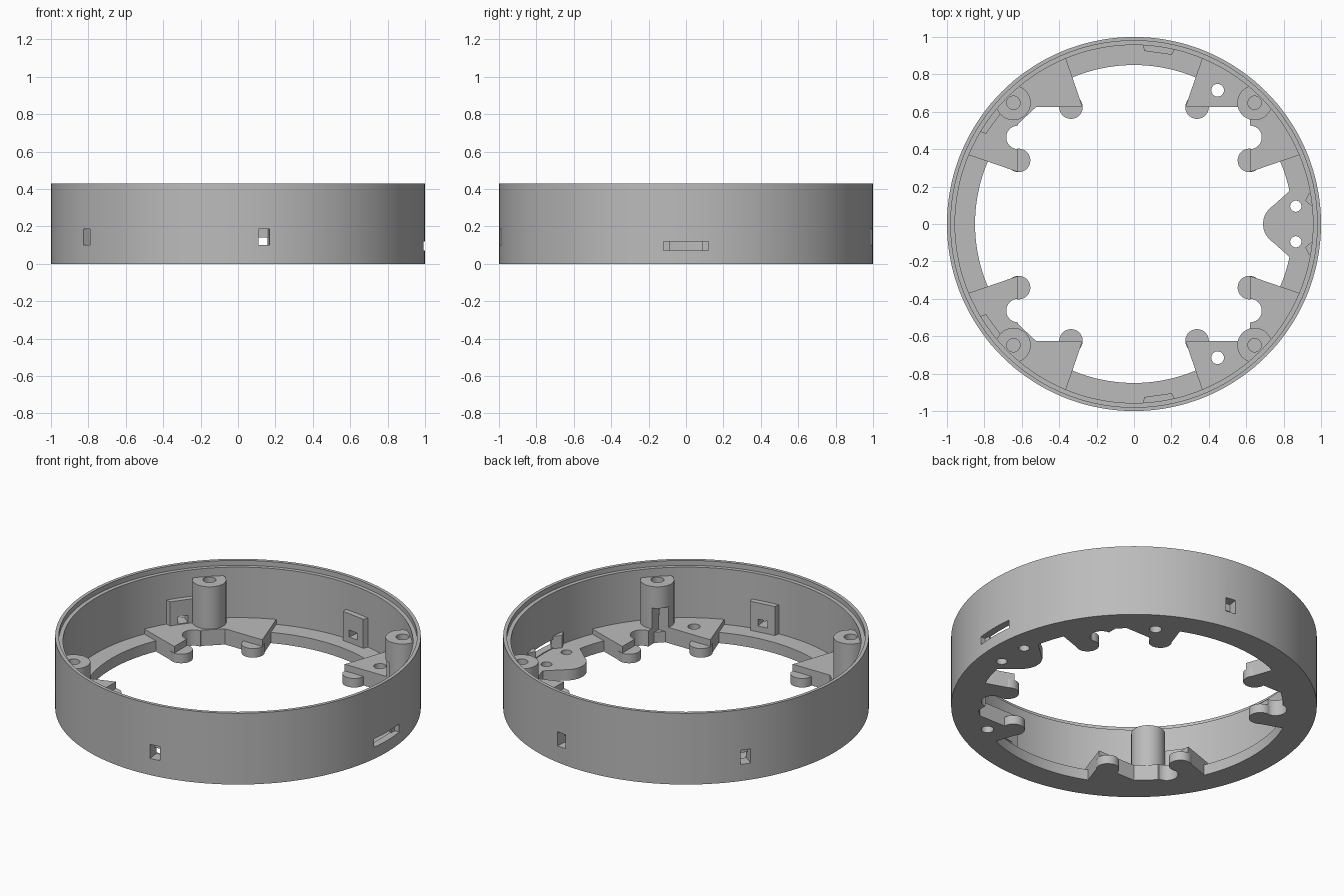
import bpy, bmesh
from math import cos, sin, radians, pi

cube = bpy.data.objects.get("Cube")
if cube:
    bpy.data.objects.remove(cube, do_unlink=True)

grey = bpy.data.materials.new("plain grey")
grey.use_nodes = True
grey.diffuse_color = (0.5, 0.5, 0.5, 1)
grey.node_tree.nodes["Principled BSDF"].inputs["Base Color"].default_value = (0.5, 0.5, 0.5, 1)

FLANGE, PLATE, TAB, PILLAR, HEIGHT = 0.065, 0.095, 0.055, 0.35, 0.43


def finish_mesh(name, bm):
    bmesh.ops.recalc_face_normals(bm, faces=bm.faces)
    mesh = bpy.data.meshes.new(name)
    bm.to_mesh(mesh)
    bm.free()
    mesh.materials.append(grey)
    obj = bpy.data.objects.new(name, mesh)
    bpy.context.collection.objects.link(obj)
    return obj


def prism(name, outline, z0, z1):
    bm = bmesh.new()
    face = bm.faces.new([bm.verts.new((x, y, z0)) for x, y in outline])
    top = bmesh.ops.extrude_face_region(bm, geom=[face])["geom"]
    verts = [v for v in top if isinstance(v, bmesh.types.BMVert)]
    bmesh.ops.translate(bm, verts=verts, vec=(0, 0, z1 - z0))
    return finish_mesh(name, bm)


def lathe(name, profile, steps=144):
    bm = bmesh.new()
    rings = [[bm.verts.new((r * cos(2 * pi * i / steps), r * sin(2 * pi * i / steps), z))
              for r, z in profile] for i in range(steps)]
    for i in range(steps):
        a, b = rings[i - 1], rings[i]
        for j in range(len(profile)):
            bm.faces.new((a[j - 1], b[j - 1], b[j], a[j]))
    return finish_mesh(name, bm)


def arc(cx, cy, r, a0, a1, steps=24):
    angles = [radians(a0 + (a1 - a0) * i / steps) for i in range(steps + 1)]
    return [(cx + r * cos(a), cy + r * sin(a)) for a in angles]


def circle(cx, cy, r, steps=32):
    return arc(cx, cy, r, 0, 360, steps)[:-1]


def rect(x0, x1, y0, y1):
    return [(x0, y0), (x1, y0), (x1, y1), (x0, y1)]


def turned(outline, degrees):
    c, s = cos(radians(degrees)), sin(radians(degrees))
    return [(c * x - s * y, s * x + c * y) for x, y in outline]


def flipped(outline, sx, sy):
    return [(x * sx, y * sy) for x, y in outline]


def boolean(obj, cutter, operation="DIFFERENCE"):
    mod = obj.modifiers.new("cut", "BOOLEAN")
    mod.operation, mod.solver, mod.object = operation, "EXACT", cutter
    bpy.context.view_layer.objects.active = obj
    bpy.ops.object.modifier_apply(modifier=mod.name)


cutters = []


def cutter(outline, z0, z1):
    obj = prism("cutter", outline, z0, z1)
    obj.hide_render = True
    cutters.append(obj)
    return obj


parts = []

# Outer wall with stepped rim and bottom flange
body = lathe("ring_body", [(1, 0), (1, HEIGHT), (0.98, HEIGHT), (0.98, 0.4),
                           (0.957, 0.4), (0.957, FLANGE), (0.85, FLANGE), (0.85, 0)])
parts.append(body)

# Side slot
boolean(body, cutter(rect(0.9, 1.1, -0.12, 0.12), 0.07, 0.12))

# Latch bosses and their windows
for angle in (82, -82, 144, -144):
    shape = [(0.924, -0.075), (0.924, 0.075), (0.972, 0.09), (0.972, -0.09)]
    boss = prism("latch_boss", turned(shape, angle), FLANGE - 0.01, 0.24)
    pocket = cutter(turned(rect(0.942, 1.1, -0.03, 0.03), angle), 0.1, 0.185)
    hole = cutter(turned(rect(0.85, 1.1, -0.03, 0.03), angle), 0.1, 0.142)
    for obj in (body, boss):
        boolean(obj, pocket)
    boolean(boss, hole)
    parts.append(boss)

# Four corner brackets with tabs and screw pillars
inside = cutter(circle(0, 0, 0.975, 144), -0.1, 1)
for sx in (1, -1):
    for sy in (1, -1):
        corner = [(0.62, 0.625), (0.62, 0.53)] if sx > 0 else [(0.524, 0.625), (0.62, 0.535)]
        outline = (arc(0, 0, 0.975, 22.6, 67.7) + [(0.275, 0.625)] + corner
                   + arc(0.62, 0.463, 0.063, 90, -90) + [(0.62, 0.278)])
        plate = prism("bracket_plate", flipped(outline, sx, sy), 0, PLATE)
        parts.append(plate)
        for x, y in ((0.337, 0.625), (0.617, 0.34)):
            parts.append(prism("bracket_tab", circle(x * sx, y * sy, 0.063), 0, TAB))

        pillar = prism("screw_pillar", circle(0.645 * sx, 0.648 * sy, 0.093), 0, PILLAR)
        boolean(pillar, inside, "INTERSECT")
        boolean(pillar, cutter(circle(0.645 * sx, 0.648 * sy, 0.036), 0.15, 0.5))
        if sx > 0:
            boolean(pillar, cutter(flipped(rect(0.3, 0.62, 0.3, 0.625), sx, sy), -0.1, 0.22))
            hole = cutter(circle(0.447, 0.715 * sy, 0.034), -0.1, 0.3)
            boolean(plate, hole)
            boolean(body, hole)
        parts.append(pillar)

# Rounded lug beside the slot, with two holes
lug = prism("side_lug", arc(0.805, 0, 0.115, 122, 238)
            + [(0.835, -0.18), (0.95, -0.17), (0.95, 0.17), (0.835, 0.18)], 0, FLANGE)
parts.append(lug)
for sy in (1, -1):
    hole = cutter(circle(0.865, 0.095 * sy, 0.03), -0.1, 0.3)
    boolean(lug, hole)
    boolean(body, hole)
    # Small guide fins at the slot ends
    fin = [(0.962, 0.085), (0.915, 0.125), (0.935, 0.165), (0.962, 0.165)]
    parts.append(prism("slot_fin", flipped(fin, 1, sy), FLANGE - 0.01, 0.14))

for obj in cutters:
    bpy.data.objects.remove(obj, do_unlink=True)

# Smooth round walls, keep edges sharp
bpy.ops.object.select_all(action="DESELECT")
for obj in parts:
    obj.select_set(True)
bpy.context.view_layer.objects.active = body
bpy.ops.object.shade_smooth_by_angle(angle=radians(30))
